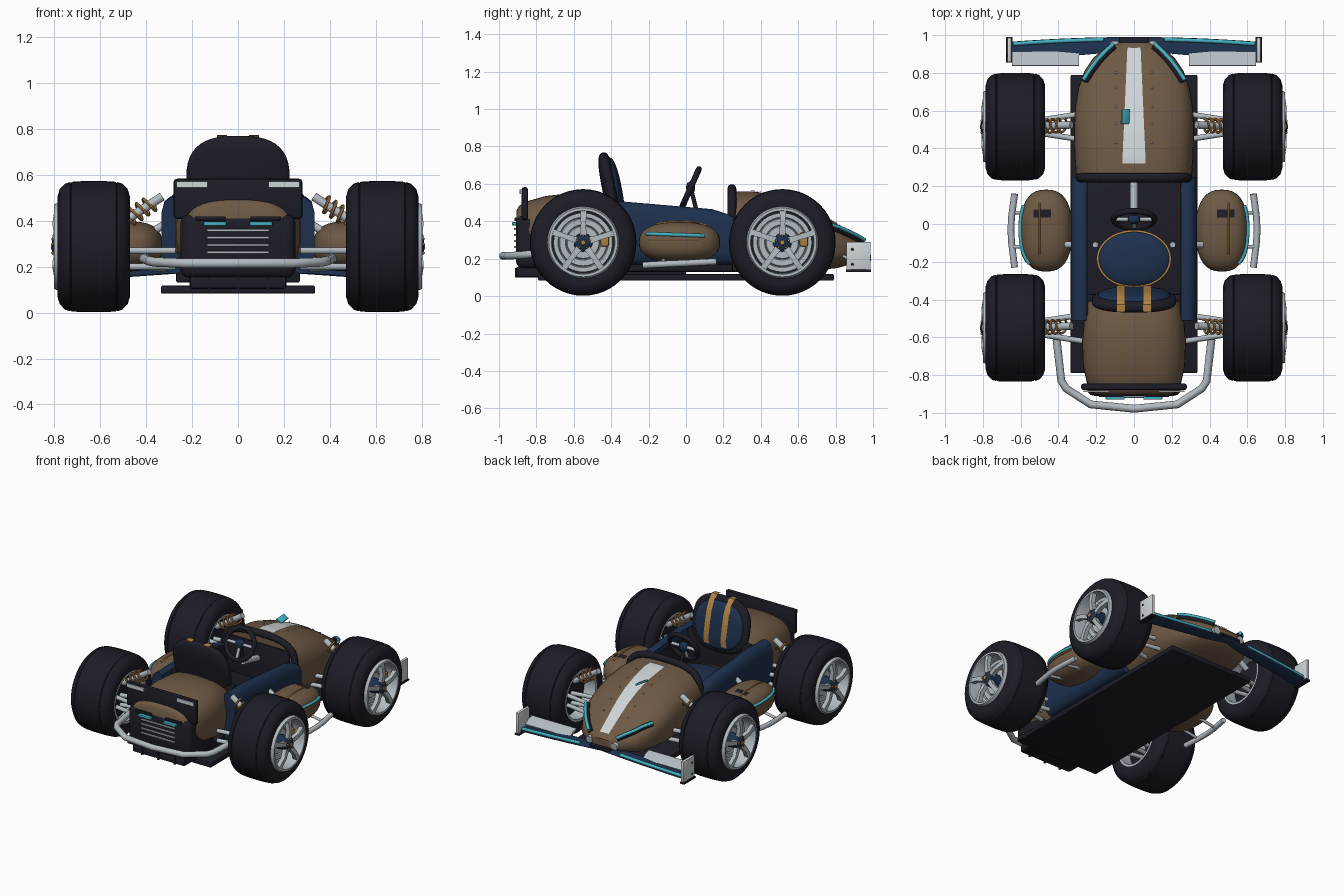
import bpy, bmesh, math
from mathutils import Vector, Matrix, Euler
from mathutils.bvhtree import BVHTree

if "Cube" in bpy.data.objects:
    bpy.data.objects.remove(bpy.data.objects["Cube"])

def material(name, r, g, b):
    m = bpy.data.materials.new(name)
    m.use_nodes = True
    m.diffuse_color = (r, g, b, 1)
    m.node_tree.nodes["Principled BSDF"].inputs["Base Color"].default_value = (r, g, b, 1)
    return m

BROWN = material("brown paint", .155, .1, .058)
DARK = material("dark rubber", .0125, .012, .02)
NAVY = material("navy panel", .012, .03, .075)
TEAL = material("teal trim", .06, .45, .54)
GOLD = material("gold metal", .45, .23, .06)
STEEL = material("light steel", .45, .5, .54)
WHITE = material("pale stripe", .62, .66, .68)

def activate(ob):
    bpy.ops.object.select_all(action='DESELECT')
    ob.select_set(True)
    bpy.context.view_layer.objects.active = ob

def finish(name, bm, mat, angle=40):
    bmesh.ops.recalc_face_normals(bm, faces=bm.faces[:])
    me = bpy.data.meshes.new(name)
    bm.to_mesh(me)
    bm.free()
    me.materials.append(mat)
    ob = bpy.data.objects.new(name, me)
    bpy.context.collection.objects.link(ob)
    activate(ob)
    bpy.ops.object.shade_smooth_by_angle(angle=math.radians(angle))
    return ob

def box(name, loc, size, mat, bevel=0.0, rot=(0, 0, 0), seg=2):
    bm = bmesh.new()
    bmesh.ops.create_cube(bm, size=1)
    bmesh.ops.scale(bm, vec=size, verts=bm.verts)
    if bevel:
        bmesh.ops.bevel(bm, geom=bm.edges[:], offset=bevel, segments=seg, profile=.5, affect='EDGES')
    bm.transform(Matrix.Translation(loc) @ Euler(rot).to_matrix().to_4x4())
    return finish(name, bm, mat)

def tube(name, pts, r, mat, closed=False, res=3):
    cu = bpy.data.curves.new(name, 'CURVE')
    cu.dimensions = '3D'
    cu.bevel_depth, cu.bevel_resolution, cu.use_fill_caps = r, res, True
    sp = cu.splines.new('POLY')
    sp.points.add(len(pts) - 1)
    for p, q in zip(sp.points, pts):
        p.co = (*q, 1)
    sp.use_cyclic_u = closed
    cu.materials.append(mat)
    ob = bpy.data.objects.new(name, cu)
    bpy.context.collection.objects.link(ob)
    activate(ob)
    bpy.ops.object.convert(target='MESH')
    bpy.ops.object.shade_smooth_by_angle(angle=math.radians(50))
    return ob

def power(v, n):
    return math.copysign(abs(v) ** (2 / n), v)

def skin(name, rings, mat, cap=True, closed=True):
    bm = bmesh.new()
    rows = [[bm.verts.new(p) for p in ring] for ring in rings]
    n = len(rows[0])
    for a, b in zip(rows, rows[1:]):
        for i in range(n if closed else n - 1):
            bm.faces.new((a[i], a[(i + 1) % n], b[(i + 1) % n], b[i]))
    if cap:
        bm.faces.new(rows[0])
        bm.faces.new(rows[-1])
    bmesh.ops.remove_doubles(bm, verts=bm.verts, dist=1e-5)
    return finish(name, bm, mat)

def body(name, sections, mat, n=2.7, seg=40):
    # sections: y, half width, bottom, top
    rings = []
    for y, w, lo, hi in sections:
        ring = []
        for i in range(seg):
            a = math.tau * i / seg
            ring.append((w * power(math.cos(a), n), y, (lo + hi) / 2 + (hi - lo) / 2 * power(math.sin(a), n)))
        rings.append(ring)
    return skin(name, rings, mat)

def blob(name, loc, size, n, mat, rot=(0, 0, 0)):
    bm = bmesh.new()
    bmesh.ops.create_uvsphere(bm, u_segments=36, v_segments=22, radius=1)
    for v in bm.verts:
        v.co = [power(c, n) * s for c, s in zip(v.co, size)]
    bm.transform(Matrix.Translation(loc) @ Euler(rot).to_matrix().to_4x4())
    return finish(name, bm, mat, 60)

def lathe(name, profile, loc, side, mat, seg=48):
    # closed profile of (x, radius) spun about the x axis
    rings = []
    for i in range(seg + 1):
        a = math.tau * i / seg
        rings.append([(loc[0] + side * x, loc[1] + r * math.cos(a), loc[2] + r * math.sin(a)) for x, r in profile])
    return skin(name, rings, mat, cap=False)

def draper(ob):
    # returns a function that projects a plan point down onto the surface and lifts it along the normal
    tree = BVHTree.FromPolygons([v.co for v in ob.data.vertices], [p.vertices for p in ob.data.polygons])
    def drop(x, y, lift=.004):
        hit, normal = tree.ray_cast(Vector((x, y, 2)), Vector((0, 0, -1)))[:2]
        return hit + normal * math.copysign(lift, normal.z)
    return drop

# Floor, diffuser and cockpit base
box("floor_plate", (0, 0, .1), (.67, 1.58, .035), DARK, .006)
box("under_box", (0, -.455, .13), (.42, .91, .055), DARK, .012)
for x in (-.13, 0, .13):
    box("diffuser_fin", (x, -.79, .125), (.012, .25, .05), DARK)
box("cockpit_floor", (0, -.1, .19), (.54, .7, .12), DARK, .01)
box("seat_bulkhead", (0, -.39, .33), (.5, .04, .34), DARK, .01)

# Nose and engine cover
nose = body("nose", [(.24, .305, .13, .56), (.36, .315, .13, .56), (.5, .318, .13, .535), (.62, .312, .13, .495),
    (.72, .295, .14, .445), (.81, .262, .15, .385), (.88, .215, .17, .335), (.93, .155, .19, .3), (.96, .09, .21, .27)], BROWN)
box("dash_panel", (0, .235, .34), (.5, .02, .34), DARK, .01)
body("engine_cover", [(-.4, .24, .14, .5), (-.48, .262, .14, .545), (-.62, .275, .14, .55), (-.75, .27, .16, .535),
    (-.84, .25, .2, .51), (-.89, .225, .25, .485), (-.905, .19, .3, .46)], BROWN)
tube("cowl_hoop", [(.285 * power(math.cos(a), 3), .245, .4 + .175 * power(math.sin(a), 3))
    for a in [math.pi * i / 24 for i in range(25)]], .024, DARK)

# Nose trim
drop = draper(nose)
stripe = []
for i in range(25):
    y = .32 + .61 * i / 24
    w = .062 - .027 * i / 24
    stripe.append([drop(w * k / 3, y, .005) for k in range(-3, 4)])
skin("nose_stripe", stripe, WHITE, cap=False, closed=False)
box("nose_fin", (-.045, .57, .54), (.045, .08, .012), TEAL, .003, (.1, .5, 0))
for s in (1, -1):
    path = [(.105, .935), (.145, .9), (.185, .855), (.222, .805), (.255, .75)]
    tube("light_housing", [drop(s * x, y, .006) for x, y in path], .018, DARK)
    tube("light_strip", [drop(s * x, y, .024) for x, y in path], .011, TEAL)
    tube("wing_mount", [(s * .1, .89, .25), (s * .1, .965, .24)], .026, STEEL)
    for y in (.43, .53, .62, .72, .8):
        blob("nose_rivet", drop(s * .095, y, .001), (.006, .006, .006), 2, STEEL)

# Tub sides
for s in (1, -1):
    outline = [(-.51, .17), (-.51, .5), (-.33, .505), (.14, .465), (.25, .43), (.25, .17)]
    rings = [[(s * x, y, .33 + (z - .33) * k) for y, z in outline]
             for x, k in ((.25, .94), (.265, 1), (.295, 1), (.32, .88), (.333, .6))]
    skin("tub_side", rings, NAVY)
    box("tub_lining", (s * .249, -.14, .33), (.012, .74, .22), DARK)
    for i in range(6):
        blob("tub_rivet", (s * .312, -.3 + i * .085, .455 - i * .007), (.007, .007, .007), 2, STEEL)
    tube("pod_mount", [(s * .29, -.11, .4), (s * .36, -.11, .36)], .018, STEEL)

# Side pods with trim and guard bars
for s in (1, -1):
    pod = blob("side_pod", (s * .465, -.035, .288), (.138, .217, .108), 2.5, BROWN)
    cover = draper(pod)
    tube("pod_gold_line", [cover(s * .5, -.16 + .03 * i) for i in range(10)], .005, GOLD)
    skin("pod_vent", [[cover(s * (.44 + .03 * k), y) for k in range(4)] for y in (.035, .055, .075)], DARK, False, False)
    def edge(y, z):
        f = 1 - abs((y + .035) / .217) ** 2.5 - abs((z - .288) / .108) ** 2.5
        return (s * (.468 + .138 * max(f, 0) ** .4), y, z)
    tube("pod_teal_line", [edge(-.21 + .028 * i, .334 - .001 * i) for i in range(12)], .01, TEAL)
    tube("pod_side_line", [edge(-.2 + .027 * i, .3) for i in range(11)], .004, GOLD)
    tube("guard_bar", [(s * x, y, z) for x, y, z in
        ((.632, .16, .185), (.648, .04, .178), (.652, -.03, .175), (.648, -.1, .172), (.632, -.23, .165))], .018, STEEL)
    for y in (-.12, .06):
        tube("guard_stay", [(s * .5, y, .2), (s * .648, y, .175)], .01, STEEL)

# Seat, pad, straps and cushion
tilt = (.2, 0, 0)
turn = Euler(tilt).to_matrix()
def seat_point(x, y, z):
    return Vector((0, -.407, .58)) + turn @ Vector((x, y, z))
blob("seat_shell", seat_point(0, 0, 0), (.225, .042, .192), 2.7, DARK, tilt)
blob("seat_pad", seat_point(0, .026, -.004), (.19, .036, .163), 2.4, NAVY, tilt)
for x in (-.07, .07):
    strap = [(-.02, .196), (.02, .192), (.05, .15), (.066, .08), (.068, 0), (.066, -.09), (.05, -.14)]
    skin("seat_strap", [[seat_point(x + d, y, z) for d in (-.022, .022)] for y, z in strap], GOLD, False, False)
blob("seat_cushion", (0, -.185, .28), (.195, .15, .05), 2.2, NAVY)
tube("cushion_piping", [(.192 * math.cos(math.tau * i / 40), -.185 + .148 * math.sin(math.tau * i / 40), .295)
    for i in range(40)], .007, GOLD, True)
for s in (1, -1):
    tube("seat_bracket", [(s * .205, -.11, .22), (s * .205, -.11, .32)], .016, STEEL)

# Steering
hub = Vector((0, .025, .58))
spin = Euler((math.radians(66), 0, 0)).to_matrix()
def ring_point(a, r):
    return hub + spin @ Vector((r * math.cos(a), r * math.sin(a), 0))
tube("steering_rim", [ring_point(math.tau * i / 40, .108) for i in range(40)], .016, DARK, True)
for a in (0, math.pi, -math.pi / 2):
    tube("steering_spoke", [hub, ring_point(a, .1)], .011, STEEL)
blob("steering_hub", hub, (.032, .024, .032), 2.4, NAVY)
tube("steering_shaft", [hub, (0, .06, .44)], .012, DARK)
tube("steering_column", [(0, .055, .44), (0, .24, .4)], .021, STEEL)

# Rear panel, grille, lamps, spoiler and bumper
box("rear_panel", (0, -.76, .29), (.5, .3, .28), DARK, .04, seg=3)
for i in range(4):
    box("grille_slat", (0, -.913, .262 + .032 * i), (.27, .014, .011), STEEL, .003)
for s in (1, -1):
    box("rear_lamp", (s * .1, -.917, .387), (.1, .026, .018), TEAL, .004)
    box("spoiler_plate", (s * .2, -.885, .558), (.135, .008, .026), WHITE)
    box("lamp_cover", (s * .12, -.907, .41), (.13, .02, .018), DARK, .004)
box("spoiler", (0, -.862, .495), (.56, .036, .175), DARK, .014)
half = [(.41, -.61, .235), (.385, -.83, .225), (.36, -.87, .22), (.23, -.955, .215), (0, -.978, .215)]
tube("rear_bumper", half + [(-x, y, z) for x, y, z in half[-2::-1]], .021, STEEL)

# Front wing
def wing_ring(x):
    k, z = abs(x) / .65, .2 - .07 * abs(x)
    front, back = .99 - .025 * k * k, .92 - .06 * k
    return [(x, front, z), (x, front - .02, z + .014), (x, back, z + .012), (x, back, z - .008), (x, front - .02, z - .012)]
skin("front_wing", [wing_ring(-.65 + .065 * i) for i in range(21)], NAVY)
box("wing_centre", (0, .975, .212), (.16, .03, .018), DARK, .004)
for s in (1, -1):
    tube("wing_teal_edge", [Vector(wing_ring(s * (.16 + .08 * i))[1]) + Vector((0, .008, 0)) for i in range(7)], .011, TEAL)
    skin("wing_flap", [[(s * x, y, z) for y, z in ((.912, .185), (.88, .208), (.84, .222), (.836, .21), (.905, .17))]
        for x in (.29, .645)], STEEL)
    box("wing_endplate", (s * .66, .922, .215), (.022, .13, .15), WHITE, .005)
    box("endplate_foot", (s * .66, .922, .135), (.036, .135, .014), DARK, .003)
    for z in (.25, .17):
        blob("endplate_bolt", (s * .672, .89, z), (.005, .007, .007), 2, DARK)

# Wheels and suspension
half_tyre = [(.15, .18), (.157, .22), (.148, .25), (.125, .274), (.104, .281), (.1, .277), (.096, .282), (.05, .285)]
tyre = half_tyre + [(-x, r) for x, r in reversed(half_tyre)]
rim = [(.15, .165), (.172, .17), (.172, .184), (.15, .193), (-.15, .193), (-.15, .165)]
disc = [(.05, .05), (.09, .05), (.09, .085), (.08, .09), (.09, .095), (.09, .125), (.08, .13), (.09, .135), (.09, .158), (.05, .158)]
for s in (1, -1):
    for y in (.515, -.55):
        c = Vector((s * .628, y, .287))
        lathe("tyre", tyre, c, s, DARK)
        lathe("rim", rim, c, s, STEEL)
        lathe("wheel_back", [(.05, 0), (.05, .17), (-.06, .17), (-.06, 0)], c, s, DARK)
        lathe("brake_disc", disc, c, s, STEEL)
        lathe("hub", [(.04, 0), (.182, 0), (.182, .026), (.165, .048), (.04, .05)], c, s, NAVY)
        lathe("hub_nut", [(.18, 0), (.186, 0), (.186, .013), (.18, .016)], c, s, GOLD, 6)
        for i in range(5):
            a = math.tau * i / 5 + .3
            d, t = Vector((0, math.cos(a), math.sin(a))), Vector((0, -math.sin(a), math.cos(a)))
            skin("spoke", [[c + d * r + t * (e * w) + Vector((s * x, 0, 0)) for e, x in ((-1, o - .03), (1, o - .03), (1, o), (-1, o))]
                for r, w, o in ((.03, .018, .17), (.1, .014, .18), (.178, .017, .168))], STEEL)
            blob("wheel_bolt", c + d * .034 + Vector((s * .178, 0, 0)), (.007, .006, .006), 2, GOLD)
        box("brake_caliper", c + Vector((s * .095, .115, .015)), (.05, .045, .075), GOLD, .01)
        for z in (.2, .27):
            for dy in (-.07, .07):
                tube("wishbone", [(s * .27, y + dy, z), (s * .58, y + dy * .3, z)], .015, STEEL)
        top, low = Vector((s * .33, y + .01, .505)), Vector((s * .53, y, .375))
        tube("damper", [top, low], .02, STEEL)
        axis = (low - top).normalized()
        u, v = Vector((0, 1, 0)), axis.cross(Vector((0, 1, 0)))
        tube("spring", [top.lerp(low, .2 + .55 * i / 60) + .036 * (u * math.cos(i * .38) + v * math.sin(i * .38))
            for i in range(61)], .007, GOLD, res=1)
